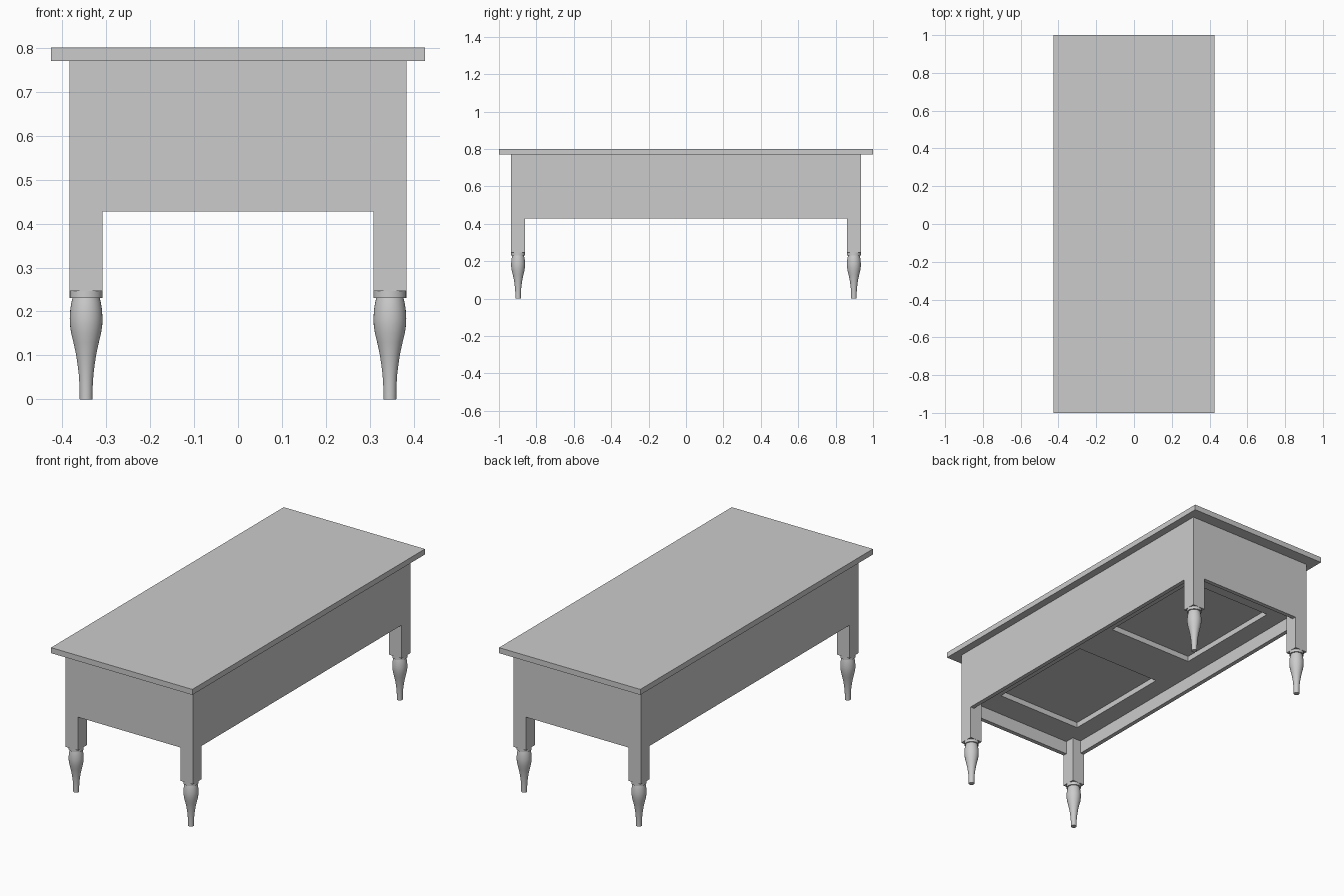
import bpy, bmesh, math

cube = bpy.data.objects.get("Cube")
if cube:
    bpy.data.objects.remove(cube, do_unlink=True)

# Single painted finish
GREY = (0.6, 0.6, 0.6, 1.0)
paint = bpy.data.materials.new("light_grey")
paint.use_nodes = True
paint.diffuse_color = GREY
bsdf = next(n for n in paint.node_tree.nodes if n.type == 'BSDF_PRINCIPLED')
bsdf.inputs["Base Color"].default_value = GREY


def add_object(name, bm):
    bmesh.ops.recalc_face_normals(bm, faces=bm.faces)
    mesh = bpy.data.meshes.new(name)
    bm.to_mesh(mesh)
    bm.free()
    mesh.materials.append(paint)
    obj = bpy.data.objects.new(name, mesh)
    bpy.context.collection.objects.link(obj)
    return obj


def box(name, x, y, z):
    """Box from (min, max) pairs on each axis."""
    bm = bmesh.new()
    bmesh.ops.create_cube(bm, size=1)
    for v in bm.verts:
        v.co = [lo + (c + 0.5) * (hi - lo) for c, (lo, hi) in zip(v.co, (x, y, z))]
    return add_object(name, bm)


def turned(name, profile, centre, sides=32):
    """Lathe a (radius, height) profile around a vertical axis."""
    bm = bmesh.new()
    rings = [[bm.verts.new((centre[0] + r * math.cos(a), centre[1] + r * math.sin(a), z))
              for a in (math.tau * i / sides for i in range(sides))] for r, z in profile]
    for low, high in zip(rings, rings[1:]):
        for i in range(sides):
            j = (i + 1) % sides
            bm.faces.new((low[i], low[j], high[j], high[i]))
    bm.faces.new(rings[0])
    bm.faces.new(rings[-1])
    obj = add_object(name, bm)
    bpy.ops.object.select_all(action='DESELECT')
    obj.select_set(True)
    bpy.context.view_layer.objects.active = obj
    bpy.ops.object.shade_smooth_by_angle(angle=math.radians(35))
    return obj


def span(a, b):
    return (min(a, b), max(a, b))


# Main dimensions
BX, BY = 0.383, 0.935          # outer half size of the body
LEG, RAIL = 0.075, 0.023       # leg width, rail thickness
LEG_Z, RAIL_Z, TOP_Z = 0.247, 0.428, 0.77
IX, IY = BX - RAIL, BY - RAIL  # inner faces of the rails

# Table top
box("table_top", (-0.425, 0.425), (-1, 1), (TOP_Z, 0.80))

# Turned foot, from the floor up to the collar under the square post
FOOT = [(0.0145, 0.0), (0.0150, 0.03), (0.0165, 0.055), (0.0195, 0.08), (0.0235, 0.105),
        (0.0290, 0.13), (0.0340, 0.15), (0.0368, 0.17), (0.0373, 0.185), (0.0360, 0.205),
        (0.0335, 0.22), (0.0310, 0.231), (0.0373, 0.231), (0.0373, LEG_Z)]

# Four legs
for sx, x_name in ((1, "left"), (-1, "right")):
    for sy, y_name in ((-1, "front"), (1, "back")):
        tag = f"{y_name}_{x_name}"
        box(f"leg_post_{tag}", span(sx * BX, sx * (BX - LEG)),
            span(sy * BY, sy * (BY - LEG)), (LEG_Z, TOP_Z))
        turned(f"turned_foot_{tag}", FOOT, (sx * (BX - LEG / 2), sy * (BY - LEG / 2)))

# Side and end rails between the legs
for s, x_name, y_name in ((1, "left", "back"), (-1, "right", "front")):
    box(f"side_rail_{x_name}", span(s * BX, s * IX), (LEG - BY, BY - LEG), (RAIL_Z, TOP_Z))
    box(f"end_rail_{y_name}", (LEG - BX, BX - LEG), span(s * BY, s * IY), (RAIL_Z, TOP_Z))

# Underside frame with two recessed panels
FRAME_Z = (0.50, 0.53)
PX, PY0, PY1 = 0.257, 0.13, 0.765
for s, x_name, y_name in ((1, "left", "back"), (-1, "right", "front")):
    box(f"underside_stile_{x_name}", span(s * PX, s * IX), (-IY, IY), FRAME_Z)
    box(f"underside_crosspiece_{y_name}", (-PX, PX), span(s * PY1, s * IY), FRAME_Z)
box("underside_crosspiece_middle", (-PX, PX), (-PY0, PY0), FRAME_Z)
box("underside_panel", (-IX, IX), (-IY, IY), (0.53, 0.545))
